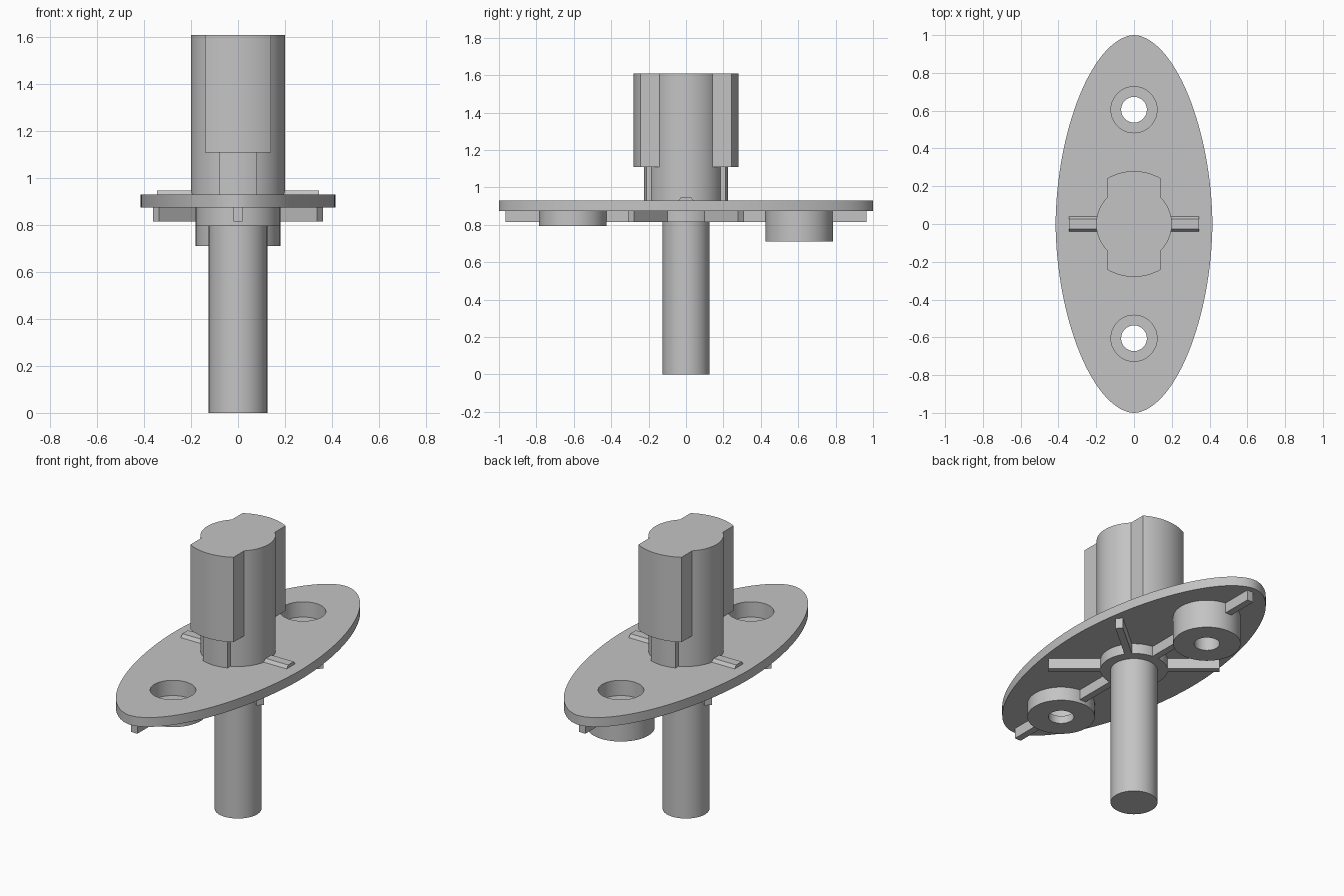
import bpy, bmesh
from math import sin, cos, acos, sqrt, pi, radians
from mathutils import Matrix, Vector

default = bpy.data.objects.get("Cube")
if default:
    bpy.data.objects.remove(default, do_unlink=True)

grey = bpy.data.materials.new("plain grey")
grey.use_nodes = True
grey.diffuse_color = (0.55, 0.55, 0.55, 1)
grey.node_tree.nodes["Principled BSDF"].inputs["Base Color"].default_value = grey.diffuse_color

# Key heights and sizes
PLATE_BOTTOM, PLATE_TOP = 0.875, 0.93
RIB_BOTTOM, SEAT = 0.815, 0.84
STEP, TOP = 1.11, 1.61
CORE_R, BOSS_R, BORE_R, HOLE_R = 0.2, 0.18, 0.122, 0.068
BOSS_Y = 0.605


def finish(name, bm):
    """Turn a bmesh into a shaded object."""
    bmesh.ops.recalc_face_normals(bm, faces=bm.faces)
    mesh = bpy.data.meshes.new(name)
    bm.to_mesh(mesh)
    bm.free()
    mesh.materials.append(grey)
    obj = bpy.data.objects.new(name, mesh)
    bpy.context.collection.objects.link(obj)
    bpy.ops.object.select_all(action='DESELECT')
    obj.select_set(True)
    bpy.context.view_layer.objects.active = obj
    bpy.ops.object.shade_smooth_by_angle(angle=radians(30))
    return obj


def arc(r, start, end, n, cy=0):
    return [(r * cos(start + (end - start) * i / n),
             cy + r * sin(start + (end - start) * i / n)) for i in range(n + 1)]


def circle(r, cy=0, n=64):
    return arc(r, 0, 2 * pi, n, cy)[:-1]


def prism(name, outline, z0, z1, holes=(), matrix=None):
    """Extrude a flat outline, with optional holes, from z0 to z1."""
    bm = bmesh.new()
    if holes:
        for loop in [outline, *holes]:
            verts = [bm.verts.new((x, y, z0)) for x, y in loop]
            for a, b in zip(verts, verts[1:] + verts[:1]):
                bm.edges.new((a, b))
        bmesh.ops.triangle_fill(bm, use_beauty=True, edges=bm.edges[:], normal=(0, 0, 1))
    else:
        bm.faces.new([bm.verts.new((x, y, z0)) for x, y in outline])
    new = bmesh.ops.extrude_face_region(bm, geom=bm.faces[:])["geom"]
    bmesh.ops.translate(bm, vec=(0, 0, z1 - z0),
                        verts=[v for v in new if isinstance(v, bmesh.types.BMVert)])
    if matrix:
        bm.transform(matrix)
    return finish(name, bm)


def bar(name, start, end, angle):
    """Straight rib under the plate, running outward at an angle."""
    w = 0.02
    outline = [(start, -w), (end, -w), (end, w), (start, w)]
    prism(name, outline, RIB_BOTTOM, PLATE_BOTTOM + 0.01,
          matrix=Matrix.Rotation(radians(angle), 4, 'Z'))


def boss(name, y, bottom):
    """Turned ring with a counterbore and a through hole."""
    joint = PLATE_BOTTOM + 0.001
    profile = [(BOSS_R, joint), (BOSS_R, bottom), (HOLE_R, bottom),
               (HOLE_R, SEAT), (BORE_R, SEAT), (BORE_R, joint)]
    bm = bmesh.new()
    verts = [bm.verts.new((r, 0, z)) for r, z in profile]
    edges = [bm.edges.new(pair) for pair in zip(verts, verts[1:] + verts[:1])]
    bmesh.ops.spin(bm, geom=verts + edges, cent=(0, 0, 0), axis=(0, 0, 1),
                   angle=2 * pi, steps=64, use_duplicate=False)
    bmesh.ops.remove_doubles(bm, verts=bm.verts, dist=0.0001)
    bmesh.ops.translate(bm, verts=bm.verts, vec=Vector((0, y, 0)))
    finish(name, bm)


def lobed(half_width, lobe_r):
    """Round core with a lobe at front and back."""
    a, b = acos(half_width / CORE_R), acos(half_width / lobe_r)
    half = arc(CORE_R, -a, a, 28) + arc(lobe_r, b, pi - b, 18)
    return half + [(-x, -y) for x, y in half]


# Base plate: a slightly pointed oval with two round openings
power = 2 / 1.85
oval = []
for i in range(128):
    c, s = cos(2 * pi * i / 128), sin(2 * pi * i / 128)
    oval.append((0.415 * abs(c) ** power * (1 if c > 0 else -1),
                 abs(s) ** power * (1 if s > 0 else -1)))
prism("base_plate", oval, PLATE_BOTTOM, PLATE_TOP,
      holes=[circle(BORE_R, BOSS_Y), circle(BORE_R, -BOSS_Y)])

# Screw bosses, the back one deeper
boss("front_boss", -BOSS_Y, 0.795)
boss("back_boss", BOSS_Y, 0.71)

# Upper post: wide lobes above narrow ones
prism("post_upper", lobed(0.14, 0.28), STEP, TOP)
prism("post_lower", lobed(0.08, 0.225), PLATE_TOP - 0.01, STEP)

# Lower shaft and its collar
prism("lower_shaft", circle(0.125), 0, PLATE_BOTTOM + 0.01)
prism("shaft_collar", circle(BOSS_R), RIB_BOTTOM, PLATE_BOTTOM + 0.01)

# Ribs under the plate
for side, angle in (("back", 90), ("front", -90)):
    bar(side + "_inner_rib", 0.15, BOSS_Y - 0.15, angle)
    bar(side + "_outer_rib", BOSS_Y + 0.15, 0.965, angle)
for i, angle in enumerate((40, 140, 220, 320)):
    bar(f"diagonal_rib_{i + 1}", 0.15, 0.457, angle)

# Low chamfered locating bars on top of the plate
ridge = [(-0.04, 0.92), (-0.04, PLATE_TOP), (-0.026, 0.948),
         (0.026, 0.948), (0.04, PLATE_TOP), (0.04, 0.92)]
to_x = Matrix(((0, 0, 1, 0), (1, 0, 0, 0), (0, 1, 0, 0), (0, 0, 0, 1)))
prism("left_locating_bar", ridge, 0.18, 0.345, matrix=to_x)
prism("right_locating_bar", ridge, -0.345, -0.18, matrix=to_x)
